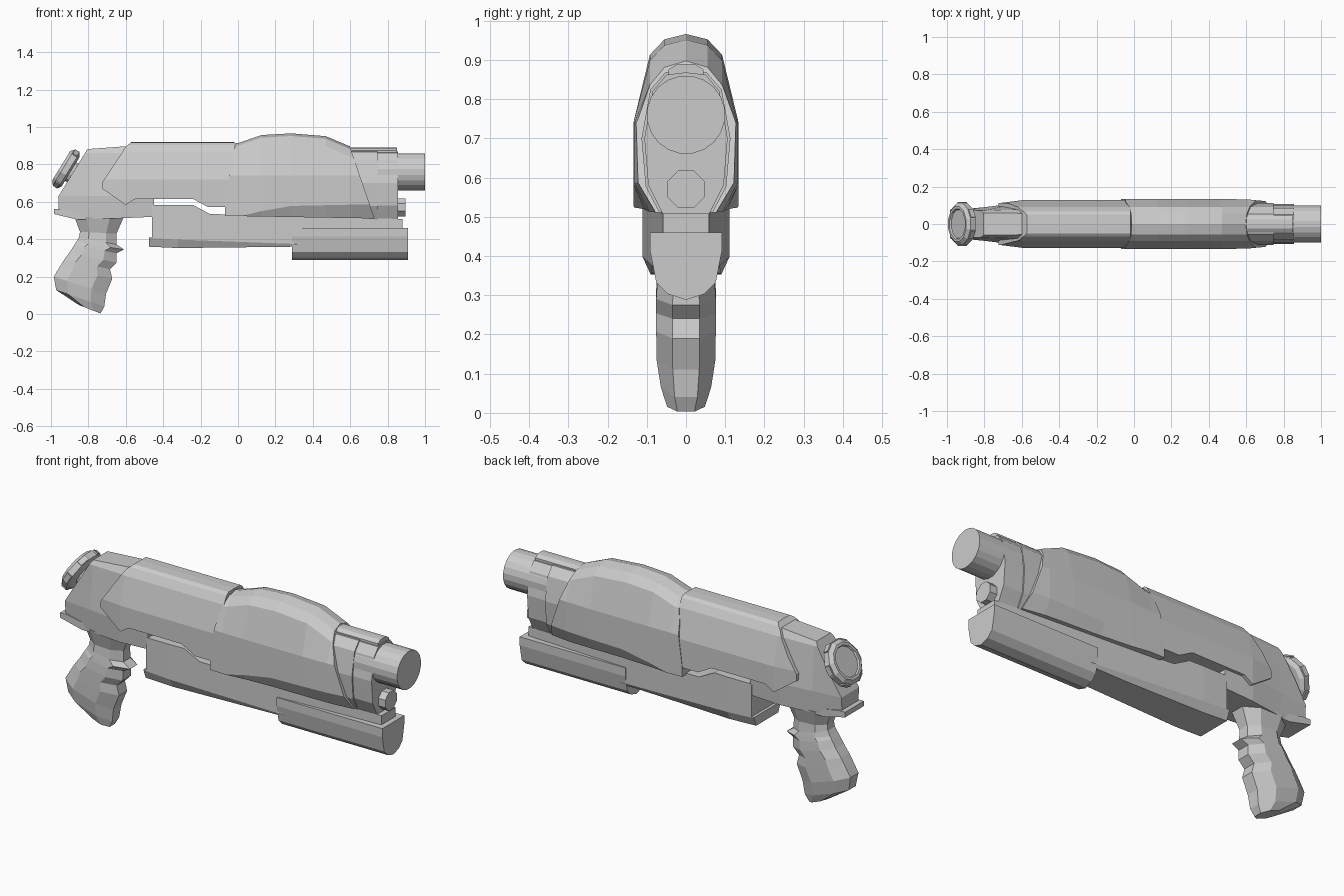
import bpy, bmesh
from math import radians, cos, sin, pi
from mathutils import Vector, Matrix

if "Cube" in bpy.data.objects:
    bpy.data.objects.remove(bpy.data.objects["Cube"])


def make_object(name, bm):
    bmesh.ops.recalc_face_normals(bm, faces=bm.faces)
    mesh = bpy.data.meshes.new(name)
    bm.to_mesh(mesh)
    bm.free()
    ob = bpy.data.objects.new(name, mesh)
    bpy.context.collection.objects.link(ob)
    return ob


def loft(name, rings):
    """Skin a list of equal-length point rings and cap both ends."""
    bm = bmesh.new()
    rows = [[bm.verts.new(p) for p in ring] for ring in rings]
    n = len(rows[0])
    for a, b in zip(rows, rows[1:]):
        for i in range(n):
            j = (i + 1) % n
            bm.faces.new((a[i], a[j], b[j], b[i]))
    bm.faces.new(rows[0])
    bm.faces.new(rows[-1])
    return make_object(name, bm)


def section(x, half):
    """Mirror a half outline (y, z), listed top to bottom, into a full ring at x."""
    other = [(-y, z) for y, z in reversed(half) if y > 0]
    return [(x, y, z) for y, z in list(half) + other]


def plate(name, outline, hw):
    return loft(name, [[(x, y, z) for x, z in outline] for y in (-hw, hw)])


def trim(ob, outline):
    """Keep only the part of ob inside a side-view outline (x, z)."""
    cutter = plate("cutter", outline, 0.4)
    cutter.hide_render = True
    mod = ob.modifiers.new("trim", 'BOOLEAN')
    mod.operation = 'INTERSECT'
    mod.solver = 'EXACT'
    mod.object = cutter
    bpy.context.view_layer.update()
    mesh = bpy.data.meshes.new_from_object(
        ob.evaluated_get(bpy.context.evaluated_depsgraph_get()))
    ob.modifiers.clear()
    ob.data = mesh
    bpy.data.objects.remove(cutter)


def lathe(name, profile, sides, centre, axis):
    """Revolve (radius, offset) rings around an axis."""
    rot = Vector(axis).to_track_quat('Z', 'Y').to_matrix()
    return loft(name, [[Vector(centre) + rot @ Vector((
        r * cos(2 * pi * (i + .5) / sides), r * sin(2 * pi * (i + .5) / sides), h))
        for i in range(sides)] for r, h in profile])


# rear receiver
rear = loft("rear_receiver", [
    section(x, [(0, .90), (top, .90), (top + .022, .86), (hw, .63), (hw - .01, .50)])
    for x, top, hw in [(-1.0, .042, .07), (-.80, .05, .09), (-.62, .055, .112), (-.44, .055, .112)]])
trim(rear, [(-.96, .55), (-.96, .63), (-.805, .882), (-.6, .897), (-.45, .897),
            (-.45, .52), (-.63, .512), (-.85, .51)])
plate("rear_tab", [(-.985, .535), (-.985, .562), (-.95, .562), (-.80, .535), (-.80, .505), (-.86, .505)], .078)

# middle housing with stepped lower edge
middle = loft("middle_housing", [
    section(x, [(0, .919), (.05, .917), (.066, .905), (.09, .865), (hw, .72), (hw, .50)])
    for x, hw in [(-.75, .108), (-.60, .127), (.05, .13)]])
trim(middle, [(-.725, .705), (-.725, .67), (-.60, .583), (-.55, .615), (-.24, .615),
              (-.16, .572), (-.02, .572), (-.02, 1), (-.57, 1), (-.57, .92), (-.60, .895)])

# front shroud, bulging on top
shroud = loft("front_shroud", [
    section(x, [(0, zt), (.055, zt - .014), (.092, zt - .053), (hw, .74), (hw, zb), (by, .505)])
    for x, zt, hw, zb, by in [
        (-.12, .912, .132, .52, .125), (0, .914, .133, .52, .125), (.125, .957, .134, .55, .11),
        (.285, .966, .134, .578, .10), (.47, .951, .134, .582, .095),
        (.61, .892, .131, .585, .09), (.76, .84, .117, .588, .07)]])
trim(shroud, [(0, 1), (-.015, .90), (-.042, .79), (-.07, .575), (-.07, .525),
              (.73, .511), (.60, .89), (.562, 1)])

# muzzle housing with raised rim and top rib
muzzle_half = [(0, .868), (.05, .862), (.085, .82), (.106, .70), (.096, .58), (.058, .505)]
loft("muzzle_housing", [section(x, muzzle_half) for x in (.5, .855)])
loft("muzzle_rear_collar", [section(x, [(y * 1.07, .69 + (z - .69) * 1.03) for y, z in muzzle_half])
                            for x in (.52, .745)])
loft("muzzle_top_rib", [section(x, [(0, .89), (.025, .888), (.045, .875), (.045, .84)])
                        for x in (.54, .85)])

# barrels
lathe("main_barrel", [(.1, 0), (.1, .4)], 20, (.60, 0, .76), (1, 0, 0))
lathe("lower_tube", [(.052, 0), (.052, .19)], 8, (.705, 0, .57), (1, 0, 0))

# lower rail, narrowing towards the front
rail = loft("lower_rail", [
    section(x, [(0, .62), (hw, .62), (hw, zb), (hw - .027, .34)])
    for x, hw, zb in [(-.5, .111, .408), (-.32, .111, .398), (.3, .086, .375), (.9, .058, .375)]])
trim(rail, [(-.46, .583), (-.24, .583), (-.15, .535), (.88, .508), (.88, .38), (.29, .36),
            (-.32, .353), (-.475, .36), (-.475, .41), (-.46, .41)])

# pump foregrip
loft("foregrip", [section(x, [(0, .46), (.092, .46), (.092, .415), (.076, .333), (.046, .303), (0, .288)])
                  for x in (.29, .908)])

# pistol grip with finger ridges: back (x, z), front (x, z), half width
grip_rings = []
for bx, bz, fx, fz, hw in [
        (-.875, .52, -.61, .52, .085), (-.845, .44, -.65, .43, .062), (-.85, .41, -.65, .372, .066),
        (-.865, .385, -.61, .345, .070), (-.875, .37, -.65, .325, .073), (-.90, .33, -.65, .275, .076),
        (-.93, .29, -.685, .24, .076), (-.955, .25, -.672, .19, .076), (-.985, .20, -.705, .11, .075),
        (-.972, .128, -.715, .04, .064), (-.85, .048, -.735, .003, .048)]:
    def mix(t, y):
        return (bx + (fx - bx) * t, y, bz + (fz - bz) * t)
    half = [(0, hw * .45), (.25, hw), (.72, hw), (1, hw * .45)]
    grip_rings.append([mix(t, y) for t, y in half] + [mix(t, -y) for t, y in reversed(half)])
loft("pistol_grip", grip_rings)

# tilted rear cap with recessed disc
axis = Vector((-.853, 0, .522))
centre = Vector((-.920, 0, .777))
lathe("cap_ring", [(.095, -.03), (.115, -.018), (.115, .014), (.096, .03), (.082, .03), (.078, .02)],
      12, centre, axis)
lathe("cap_hub", [(.06, -.08), (.06, 0)], 12, centre, axis)
# grip blocks on the cap edge
for k in range(6):
    a = k * pi / 3
    rot = axis.to_track_quat('Z', 'Y').to_matrix().to_4x4()
    bm = bmesh.new()
    bmesh.ops.create_cube(bm, size=1, matrix=Matrix.Translation(centre) @ rot
                          @ Matrix.Rotation(a, 4, 'Z') @ Matrix.Translation((.108, 0, -.002))
                          @ Matrix.Diagonal((.02, .05, .028, 1)))
    make_object("cap_block", bm)
